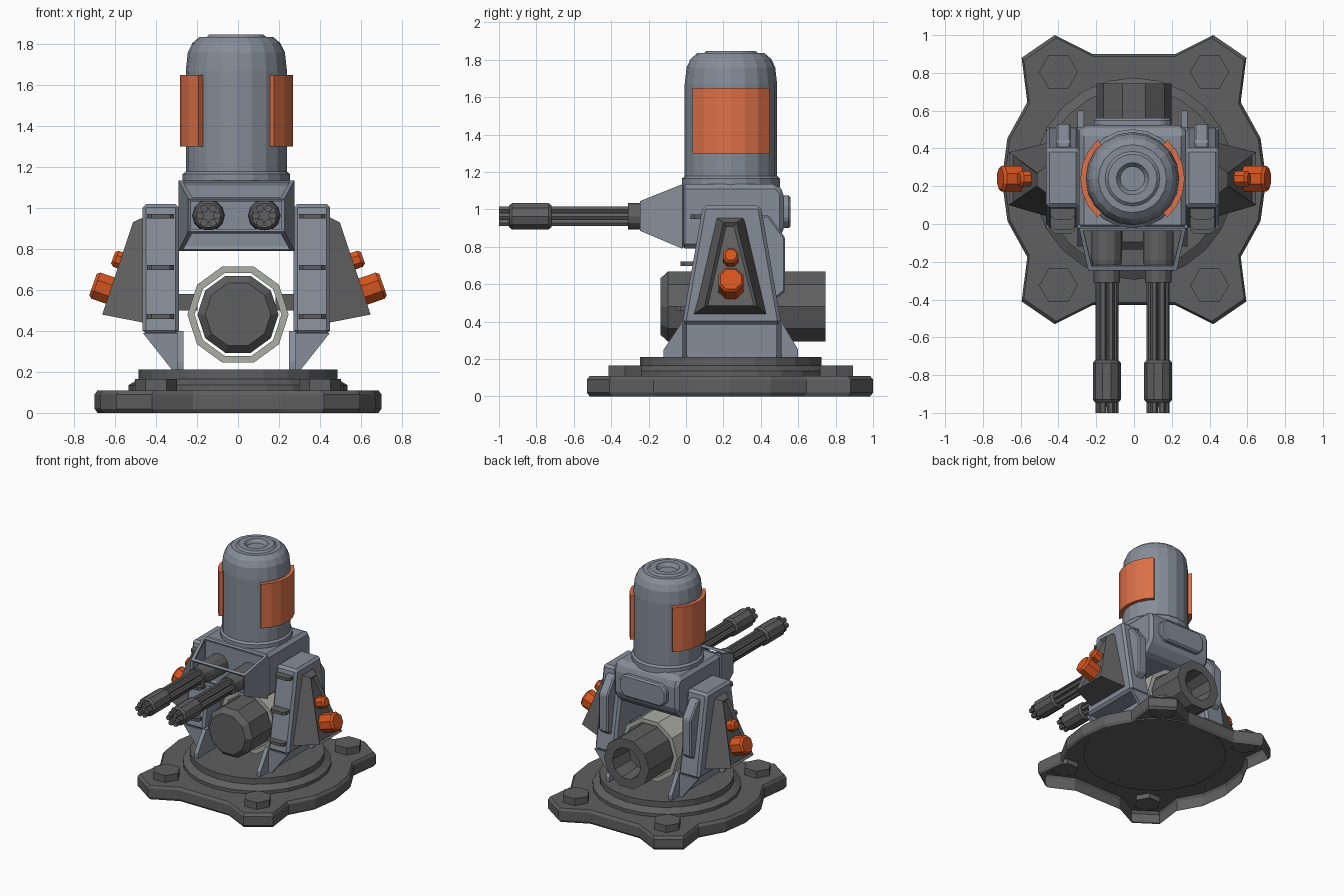
import bpy, bmesh
from math import sin, cos, pi, radians
from mathutils import Vector

if "Cube" in bpy.data.objects:
    bpy.data.objects.remove(bpy.data.objects["Cube"])


def material(name, rgb):
    m = bpy.data.materials.new(name)
    m.diffuse_color = (*rgb, 1)
    m.use_nodes = True
    m.node_tree.nodes["Principled BSDF"].inputs["Base Color"].default_value = m.diffuse_color
    return m


SLATE = material("slate grey", (0.235, 0.268, 0.315))
DARK = material("dark grey", (0.115, 0.115, 0.115))
PANEL = material("panel orange", (0.72, 0.165, 0.065))
KNOB = material("bright orange", (0.67, 0.09, 0.014))
LIGHT = material("pale grey", (0.41, 0.42, 0.38))
CX, CY = -0.008, 0.24          # centre of the upper turret


def loft(name, sections, mat, caps=(True, True), bevel=0, inset=None):
    """Skin a row of equal-length closed sections."""
    bm = bmesh.new()
    rows = [[bm.verts.new(p) for p in s] for s in sections]
    n = len(rows[0])
    for a, b in zip(rows, rows[1:]):
        for i in range(n):
            bm.faces.new((a[i], a[(i + 1) % n], b[(i + 1) % n], b[i]))
    for cap, row in zip(caps, (rows[0], rows[-1])):
        if cap:
            bm.faces.new(row)
    bmesh.ops.remove_doubles(bm, verts=bm.verts[:], dist=1e-5)
    bmesh.ops.recalc_face_normals(bm, faces=bm.faces[:])
    if inset:
        bm.faces.ensure_lookup_table()
        cap = bm.faces[-1]
        bmesh.ops.inset_individual(bm, faces=[cap], thickness=inset[0])
        bmesh.ops.translate(bm, verts=cap.verts[:], vec=cap.normal * -inset[1])
    me = bpy.data.meshes.new(name)
    bm.to_mesh(me)
    bm.free()
    me.materials.append(mat)
    ob = bpy.data.objects.new(name, me)
    bpy.context.collection.objects.link(ob)
    if bevel:
        mod = ob.modifiers.new("bevel", 'BEVEL')
        mod.width, mod.segments, mod.limit_method = bevel, 1, 'ANGLE'
    return ob


def prism(name, pts, axis, a, b, mat, bevel=0):
    """Extrude a 2D outline from a to b along an axis."""
    put = {'x': lambda p, t: (t, p[0], p[1]), 'y': lambda p, t: (p[0], t, p[1]),
           'z': lambda p, t: (p[0], p[1], t)}[axis]
    return loft(name, [[put(p, t) for p in pts] for t in (a, b)], mat, bevel=bevel)


def box(name, x, y, z, mat, bevel=0):
    return prism(name, [(x[0], y[0]), (x[1], y[0]), (x[1], y[1]), (x[0], y[1])], 'z', z[0], z[1], mat, bevel)


def lathe(name, profile, sides, origin, direction, mat, caps=(True, True), phase=0):
    """Spin (radius, distance) points around an axis."""
    q = Vector((0, 0, 1)).rotation_difference(Vector(direction).normalized())
    o = Vector(origin)
    ang = [phase + 2 * pi * i / sides for i in range(sides)]
    return loft(name, [[o + q @ Vector((r * cos(a), r * sin(a), t)) for a in ang]
                       for r, t in profile], mat, caps)


UP, FRONT, BACK = (0, 0, 1), (0, -1, 0), (0, 1, 0)

# Base plate with four bolt lobes, open underneath
quarter = [(0.7, 0.0), (0.67, 0.22), (0.565, 0.41), (0.595, 0.645), (0.42, 0.765), (0.22, 0.665)]
outline = (quarter + [(-x, y) for x, y in quarter[:0:-1]] +
           [(-x, -y) for x, y in quarter] + [(x, -y) for x, y in quarter[:0:-1]])
loft("base_plate", [[(x * k, 0.235 + y * k, z) for x, y in outline]
                    for k, z in ((0.98, 0), (1, 0.02), (1, 0.09), (0.98, 0.11))], DARK, caps=(False, True))
for x in (-0.4, 0.4):
    for y in (-0.565, 0.565):
        lathe("base_bolt", [(0.103, 0.07), (0.103, 0.165)], 6, (x, CY + y, 0), UP, DARK)
lathe("turntable", [(0.535, 0.1), (0.535, 0.135), (0.485, 0.165), (0.485, 0.212)], 24, (0, CY, 0), UP, DARK)

# Power cylinder slung between the arms, hollow at the rear
lathe("power_cylinder", [(0.16, -0.135), (0.198, -0.095), (0.198, 0.745), (0.125, 0.745), (0.11, 0.56)],
      10, (0, 0, 0.481), BACK, DARK)
lathe("cylinder_ring", [(0.247, 0.12), (0.247, 0.46), (0.212, 0.46), (0.212, 0.12), (0.247, 0.12)],
      10, (0, 0, 0.48), BACK, LIGHT, caps=(False, False))

# Arms with everything mounted on them, both sides
for s in (-1, 1):
    def X(v):
        return CX + s * v

    def quad(z, x0, x1, y0, y1):
        return [(X(x0), y0, z), (X(x1), y0, z), (X(x1), y1, z), (X(x0), y1, z)]

    loft("support_arm", [quad(0.385, 0.28, 0.458, -0.02, 0.51), quad(1.02, 0.28, 0.458, 0.09, 0.40)],
         SLATE, bevel=0.018)
    # Foot plate braced by two triangular webs
    prism("arm_foot_plate", [(-0.12, 0.205), (-0.12, 0.25), (-0.02, 0.4), (0.51, 0.4), (0.6, 0.25), (0.6, 0.205)],
          'x', X(0.258), X(0.29), SLATE)
    for y in (-0.02, 0.485):
        prism("arm_web", [(X(0.28), 0.205), (X(0.31), 0.205), (X(0.456), 0.39), (X(0.28), 0.39)],
              'y', y, y + 0.025, SLATE)
    box("arm_pivot", sorted((X(0.19), X(0.3))), (0.19, 0.31), (0.5, 0.58), DARK)
    prism("arm_rear_block", [(0.38, 0.97), (0.44, 0.97), (0.53, 0.85), (0.53, 0.56), (0.45, 0.5)],
          'x', X(0.325), X(0.405), SLATE, 0.01)
    # Thin dark fins on the front of the arm
    for z, y in ((0.96, 0.025), (0.71, -0.03), (0.47, -0.05)):
        prism("arm_fin", [(X(0.305), y + 0.12), (X(0.305), y + 0.02), (X(0.325), y), (X(0.415), y),
                          (X(0.435), y + 0.02), (X(0.435), y + 0.12)], 'z', z - 0.012, z + 0.012, DARK)
    # Side wedge with a sunken outer face
    loft("side_wedge", [[(X(0.45), 0.16, 0.957), (X(0.45), 0.31, 0.957), (X(0.45), 0.43, 0.44), (X(0.45), 0.04, 0.44)],
                        [(X(0.505), 0.20, 0.93), (X(0.505), 0.27, 0.93), (X(0.655), 0.38, 0.48), (X(0.655), 0.10, 0.48)]],
         DARK, inset=(0.022, 0.02))
    for nm, x, z, r, ln in (("large_knob", 0.708, 0.626, 0.073, 0.16), ("small_knob", 0.61, 0.757, 0.045, 0.12)):
        lathe(nm, [(r, -ln), (r, -0.015), (r - 0.013, 0)], 8, (s * x, CY, z), (s * 0.945, 0, 0.325),
              KNOB, phase=pi / 8)

# Head body and its rear plate
prism("head_body", [(-0.03, 1.135), (0.49, 1.135), (0.525, 1.09), (0.525, 0.88), (0.44, 0.79), (-0.03, 0.79)],
      'x', CX - 0.283, CX + 0.283, SLATE, 0.025)
w, c = 0.205, 0.045
octagon = [(w, 0.9 + c), (w, 1.075 - c), (w - c, 1.075), (c - w, 1.075),
           (-w, 1.075 - c), (-w, 0.9 + c), (c - w, 0.9), (w - c, 0.9)]
prism("rear_plate", [(CX + x, z) for x, z in octagon], 'y', 0.5, 0.56, SLATE, 0.012)

# Tapered frame around the guns: closed sides, open top and bottom
bm = bmesh.new()
rings = [[bm.verts.new((CX + x * w, y, z)) for x, z in ((-1, a), (1, a), (1, b), (-1, b))]
         for y, w, a, b in ((-0.245, 0.235, 0.885, 1.045), (-0.02, 0.283, 0.79, 1.135))]
for i in range(4):
    j = (i + 1) % 4
    bm.faces.new((rings[0][i], rings[0][j], rings[1][j], rings[1][i]))
bmesh.ops.recalc_face_normals(bm, faces=bm.faces[:])
windows = [f for f in bm.faces if abs(f.normal.z) > 0.7]
bmesh.ops.inset_individual(bm, faces=windows, thickness=0.03)
bmesh.ops.delete(bm, geom=windows, context='FACES')
me = bpy.data.meshes.new("gun_frame")
bm.to_mesh(me)
bm.free()
me.materials.append(SLATE)
frame = bpy.data.objects.new("gun_frame", me)
bpy.context.collection.objects.link(frame)
solid = frame.modifiers.new("thickness", 'SOLIDIFY')
solid.thickness, solid.offset = 0.02, -1

# Twin rotary guns
for s in (-1, 1):
    o = (CX + s * 0.136, 0, 0.963)
    lathe("gun_mount", [(0.08, -0.01), (0.08, 0.19), (0.07, 0.25), (0.07, 0.31)], 12, o, FRONT, DARK)
    lathe("gun_core", [(0.032, 0.2), (0.032, 0.97)], 8, o, FRONT, DARK)
    lathe("muzzle_sleeve", [(0.062, 0.72), (0.074, 0.735), (0.074, 0.93), (0.062, 0.945)], 10, o, FRONT, DARK)
    for k in range(6):
        a = 2 * pi * k / 6
        lathe("gun_barrel", [(0.02, 0.25), (0.02, 1.0)], 6,
              (o[0] + 0.041 * cos(a), 0, o[2] + 0.041 * sin(a)), FRONT, DARK)

# Radar dome with a stepped top
lathe("dome_collar", [(0.262, 1.12), (0.262, 1.165), (0.245, 1.18)], 20, (CX, CY, 0), UP, SLATE)
lathe("radar_dome", [(0.247, 1.15), (0.247, 1.67), (0.237, 1.76), (0.215, 1.805), (0.18, 1.835), (0.145, 1.835),
                     (0.13, 1.848), (0.085, 1.848), (0.065, 1.82)], 20, (CX, CY, 0), UP, SLATE)

# Curved orange panels on the dome sides
for s in (-1, 1):
    loft("dome_panel", [[(CX + s * r * cos(a), CY + r * sin(a), z)
                         for r, z in ((0.235, 1.3), (0.276, 1.3), (0.276, 1.65), (0.235, 1.65))]
                        for a in (radians(-48 + 96 * i / 6) for i in range(7))], PANEL)
